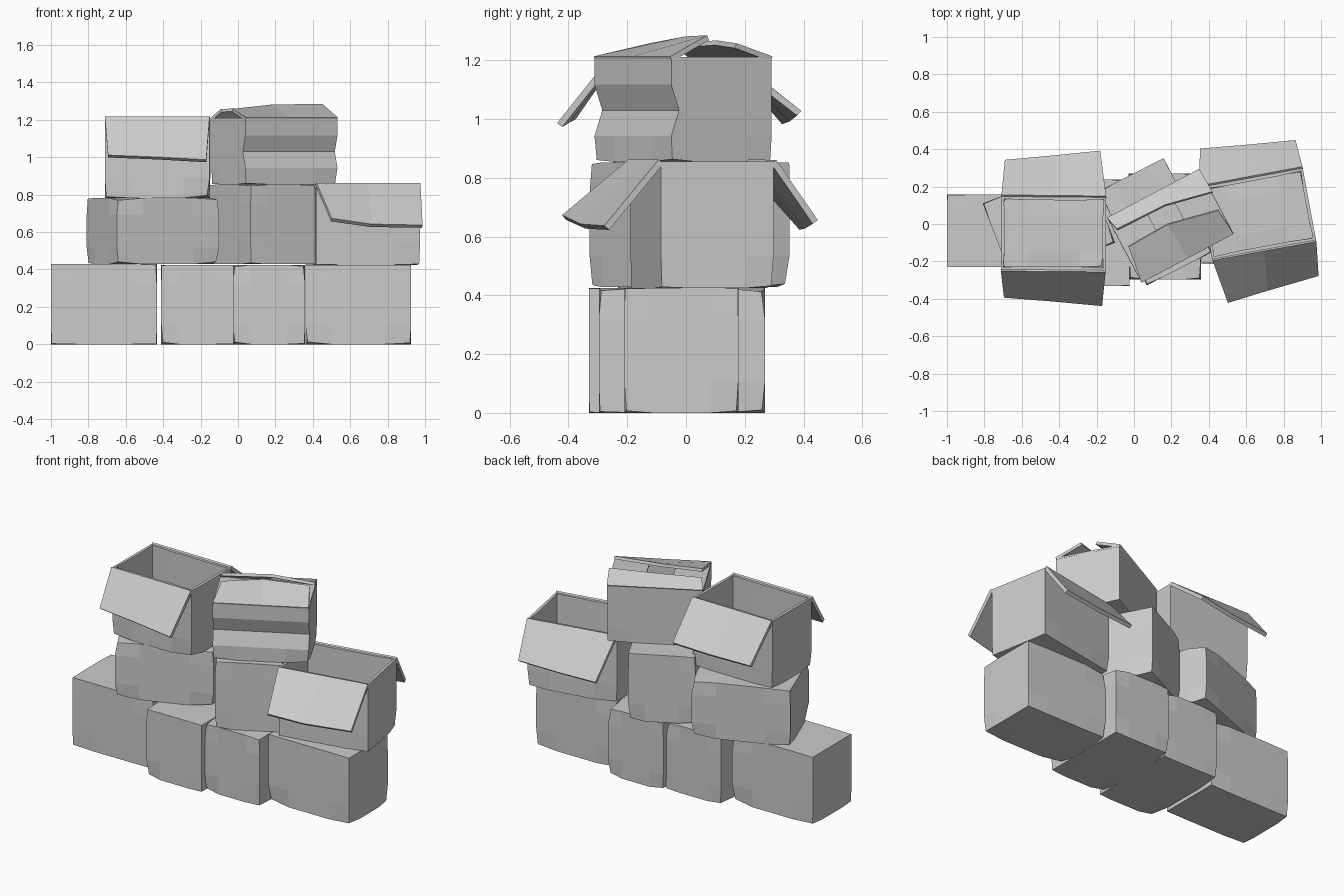
import bpy, bmesh, random
from math import radians
from mathutils import Vector, Matrix

if "Cube" in bpy.data.objects:
    bpy.data.objects.remove(bpy.data.objects["Cube"])

random.seed(4)


def finish(bm, name, thickness=0, offset=-1):
    mesh = bpy.data.meshes.new(name)
    bm.to_mesh(mesh)
    bm.free()
    ob = bpy.data.objects.new(name, mesh)
    bpy.context.collection.objects.link(ob)
    if thickness:
        mod = ob.modifiers.new("card_thickness", 'SOLIDIFY')
        mod.thickness = thickness
        mod.offset = offset
    return ob


def carton(name, x, y, z, w, d, h, turn=0, opened=False, dent=0.0):
    """Slightly crushed box; returns its four upper corners (fl, fr, br, bl)."""
    bm = bmesh.new()
    bmesh.ops.create_cube(bm, size=1)
    bmesh.ops.subdivide_edges(bm, edges=bm.edges[:], cuts=3, use_grid_fill=True)
    if opened:
        top = [f for f in bm.faces if f.normal.z > 0.9]
        bmesh.ops.delete(bm, geom=top, context='FACES')
    frame = Matrix.Translation((x, y, z + h / 2)) @ Matrix.Rotation(radians(turn), 4, 'Z')
    for v in bm.verts:
        sx, sy, sz = v.co * 2
        corner = min(abs(sx), abs(sy), abs(sz)) > 0.99
        front_mid = sy < -0.99 and abs(sz) < 0.1
        v.co = Vector((sx * w / 2, sy * d / 2, sz * h / 2))
        if corner and not (opened and sz > 0):
            v.co -= Vector((sx, sy, sz)) * random.uniform(0.0, 0.014)
        if front_mid:
            v.co.y += dent
    bm.transform(frame)
    finish(bm, name, 0.018 if opened else 0)
    return [frame @ Vector((a * w / 2, b * d / 2, h / 2))
            for a, b in ((-1, -1), (1, -1), (1, 1), (-1, 1))]


def flap(name, a, b, tips, thickness=0.022):
    """Bent card panel from hinge a-b to three outer points."""
    bm = bmesh.new()
    hinge = [bm.verts.new(p) for p in (a, (a + b) / 2, b)]
    outer = [bm.verts.new(p) for p in tips]
    for i in range(2):
        bm.faces.new((hinge[i], hinge[i + 1], outer[i + 1], outer[i]))
    finish(bm, name, thickness, 0)


# Bottom row of closed boxes
carton("bottom_box_far_left", -0.717, -0.037, 0, 0.566, 0.388, 0.43)
carton("bottom_box_mid_left", -0.217, -0.047, 0, 0.388, 0.568, 0.425)
carton("bottom_box_mid_right", 0.165, -0.014, 0, 0.388, 0.566, 0.425)
carton("bottom_box_far_right", 0.643, -0.016, 0, 0.566, 0.388, 0.425)

# Middle row
carton("middle_box_left", -0.455, 0.005, 0.428, 0.585, 0.45, 0.354, 21)
carton("middle_box_centre", 0.113, 0.012, 0.428, 0.39, 0.565, 0.425, 27)
fl, fr, br, bl = carton("middle_open_box", 0.66, 0.055, 0.425, 0.565, 0.39, 0.43, 10.5, True)
flap("middle_front_flap", fl, fr,
     [(0.50, -0.415, 0.665), (0.71, -0.35, 0.635), (0.985, -0.27, 0.63)])
flap("middle_back_flap", bl, br,
     [(0.355, 0.395, 0.63), (0.60, 0.415, 0.635), (0.865, 0.44, 0.65)])

# Top row, open box on the left
fl, fr, br, bl = carton("top_open_box", -0.43, -0.05, 0.782, 0.56, 0.39, 0.428, -0.5, True)
flap("top_front_flap", fl, fr,
     [(-0.695, -0.385, 1.005), (-0.44, -0.405, 0.995), (-0.17, -0.43, 0.98)])
flap("top_back_flap", bl, br,
     [(-0.69, 0.335, 0.99), (-0.42, 0.36, 1.0), (-0.18, 0.385, 1.02)])

# Top row, half closed box on the right
fl, fr, br, bl = carton("top_lidded_box", 0.195, -0.01, 0.855, 0.557, 0.387, 0.35, 28, True, 0.03)
flap("front_lid", fl, fr,
     [(-0.03, -0.12, 1.25), (0.18, 0.0, 1.273), (0.45, 0.075, 1.277)], 0.018)
flap("back_lid", bl, br,
     [(-0.09, -0.03, 1.25), (0.17, 0.10, 1.26), (0.42, 0.17, 1.25)], 0.018)

# Folded side flaps under the lids
along = (fr - fl).normalized() * 0.2
drop = Vector((0, 0, -0.02))
for name, a, b, reach in (("left_under_flap", fl, bl, along), ("right_under_flap", fr, br, -along)):
    flap(name, a, b, [p + reach + drop for p in (a, (a + b) / 2, b)], 0.012)
